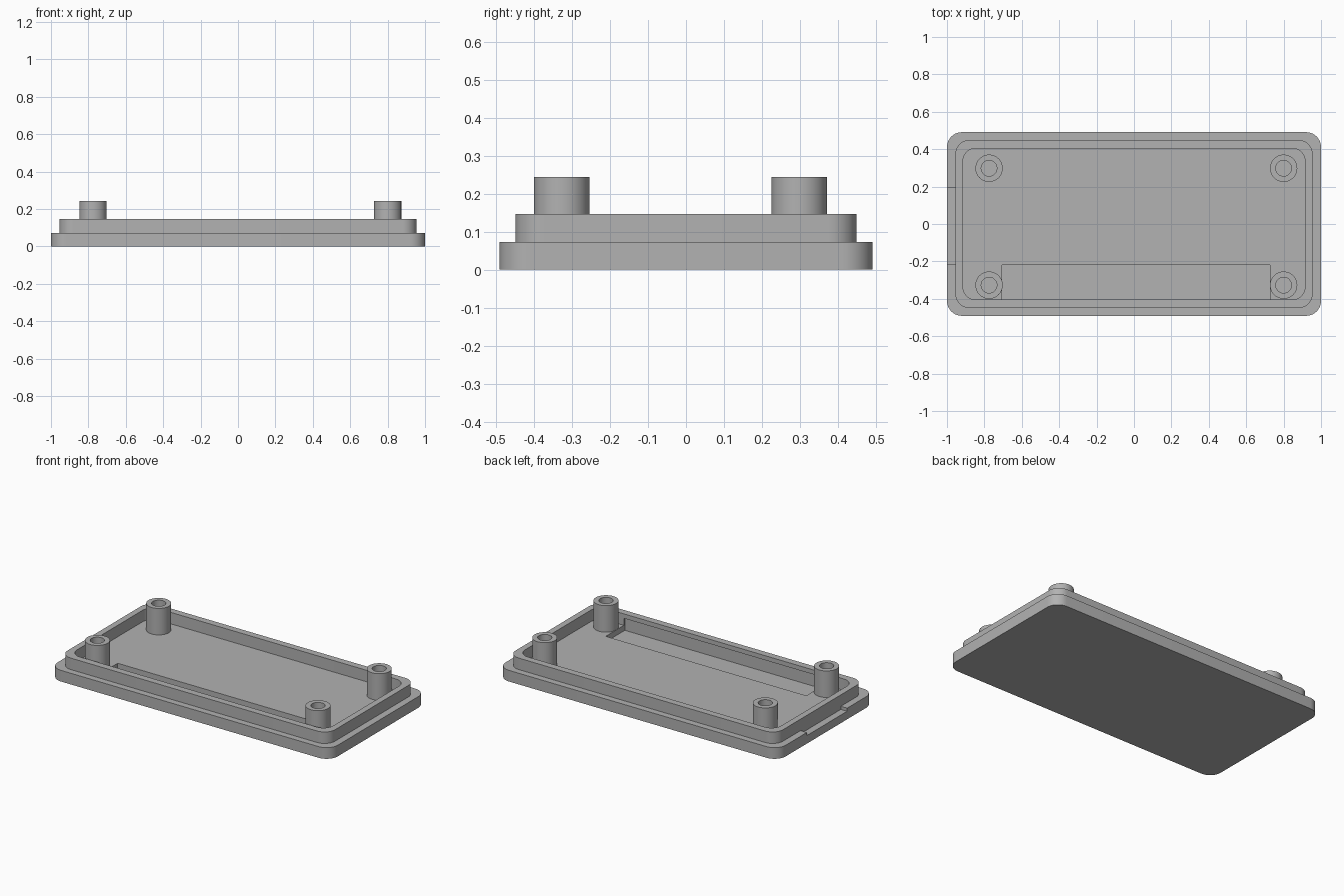
import bpy
import bmesh
import math

cube = bpy.data.objects.get("Cube")
if cube:
    bpy.data.objects.remove(cube, do_unlink=True)

GREY = (0.445, 0.445, 0.445, 1.0)
plastic = bpy.data.materials.new("grey plastic")
plastic.use_nodes = True
plastic.diffuse_color = GREY
plastic.node_tree.nodes["Principled BSDF"].inputs["Base Color"].default_value = GREY

STEP, RIM, POST_TOP = 0.072, 0.146, 0.243


def prism(name, outline, z0, z1):
    """Extrude a flat outline from z0 to z1."""
    bm = bmesh.new()
    face = bm.faces.new([bm.verts.new((x, y, z0)) for x, y in outline])
    top = bmesh.ops.extrude_face_region(bm, geom=[face])["geom"]
    bmesh.ops.translate(bm, vec=(0, 0, z1 - z0),
                        verts=[v for v in top if isinstance(v, bmesh.types.BMVert)])
    bmesh.ops.recalc_face_normals(bm, faces=bm.faces)
    mesh = bpy.data.meshes.new(name)
    bm.to_mesh(mesh)
    bm.free()
    mesh.materials.append(plastic)
    obj = bpy.data.objects.new(name, mesh)
    bpy.context.collection.objects.link(obj)
    return obj


def rounded(hx, hy, r, steps=10):
    points = []
    corners = ((1, 1), (-1, 1), (-1, -1), (1, -1))
    for quarter, (sx, sy) in enumerate(corners):
        for i in range(steps + 1):
            a = math.pi / 2 * (quarter + i / steps)
            points.append((sx * (hx - r) + r * math.cos(a),
                           sy * (hy - r) + r * math.sin(a)))
    return points


def box(x0, x1, y0, y1):
    return [(x0, y0), (x1, y0), (x1, y1), (x0, y1)]


def circle(cx, cy, r, n=48):
    return [(cx + r * math.cos(math.tau * i / n), cy + r * math.sin(math.tau * i / n))
            for i in range(n)]


def combine(target, other, operation):
    bpy.context.view_layer.objects.active = target
    mod = target.modifiers.new(operation, "BOOLEAN")
    mod.operation, mod.solver, mod.object = operation, "EXACT", other
    bpy.ops.object.modifier_apply(modifier=mod.name)
    bpy.data.objects.remove(other, do_unlink=True)


# Base plate with the raised lip, hollowed down to the floor
lid = prism("lid_tray", rounded(1.0, 0.491, 0.08), 0, STEP)
combine(lid, prism("lip", rounded(0.955, 0.449, 0.075), STEP - 0.03, RIM), "UNION")
combine(lid, prism("cavity", rounded(0.915, 0.405, 0.07), STEP, RIM + 0.1), "DIFFERENCE")

# Long recess in the floor, biting slightly into the front wall
combine(lid, prism("recess", box(-0.705, 0.727, -0.415, -0.22), STEP - 0.036, STEP + 0.045),
        "DIFFERENCE")

# Shallow notch in the right end of the ledge
combine(lid, prism("notch", box(-1.1, -0.955, -0.215, 0.195), STEP - 0.02, STEP + 0.1),
        "DIFFERENCE")
parts = [lid]

# Hollow screw posts in the corners
for side, x in (("right", -0.775), ("left", 0.8)):
    for end, y in (("front", -0.327), ("back", 0.298)):
        post = prism(f"screw_post_{end}_{side}", circle(x, y, 0.073), STEP - 0.003, POST_TOP)
        combine(post, prism("bore", circle(x, y, 0.042), STEP, POST_TOP + 0.1), "DIFFERENCE")
        parts.append(post)

# Smooth the rounded corners and posts, keeping the edges crisp
for obj in bpy.context.selected_objects:
    obj.select_set(False)
for obj in parts:
    obj.select_set(True)
bpy.context.view_layer.objects.active = lid
bpy.ops.object.shade_smooth_by_angle(angle=math.radians(30))
